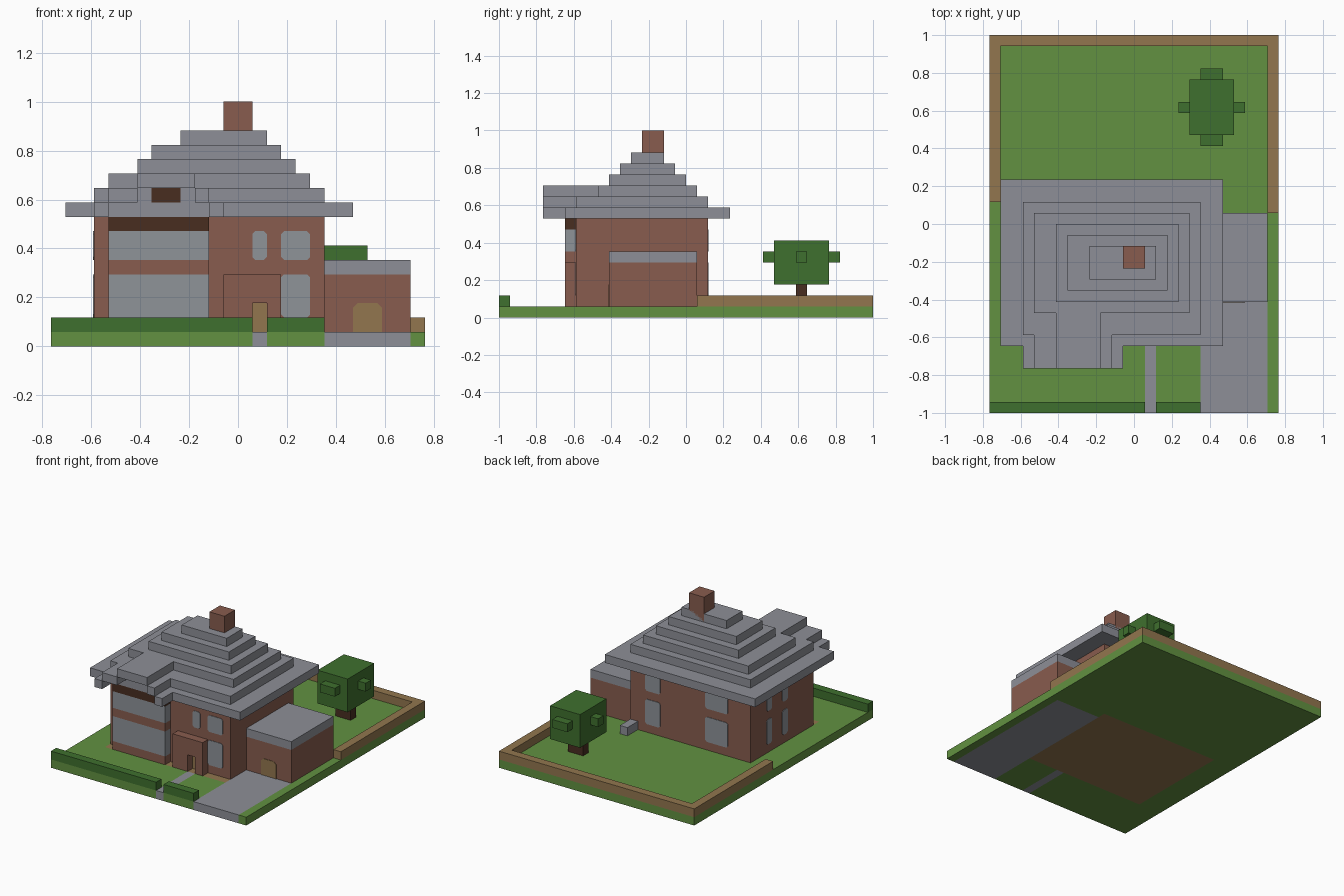
import bpy
import bmesh
from mathutils import Matrix, Vector

UNIT = 1 / 17                      # size of one building block
ORIGIN = Vector((13, 17, 0))       # block at the centre of the plot

cube = bpy.data.objects.get("Cube")
if cube:
    bpy.data.objects.remove(cube)


def material(name, *rgb):
    linear = [((c / 255 + 0.055) / 1.055) ** 2.4 for c in rgb] + [1]
    mat = bpy.data.materials.new(name)
    mat.use_nodes = True
    mat.diffuse_color = linear
    mat.node_tree.nodes["Principled BSDF"].inputs["Base Color"].default_value = linear
    return mat


grass = material("grass green", 98, 145, 65)
leaf = material("leaf green", 63, 112, 46)
brick = material("brick red", 136, 92, 78)
slate = material("slate grey", 141, 143, 151)
glass = material("glass grey", 142, 147, 153)
timber = material("timber tan", 146, 118, 78)
bark = material("bark brown", 72, 45, 32)


def finish(name, mat, bm):
    """Turn block coordinates into a scaled, centred object."""
    bmesh.ops.recalc_face_normals(bm, faces=bm.faces)
    for v in bm.verts:
        v.co = (v.co - ORIGIN) * UNIT
    mesh = bpy.data.meshes.new(name)
    bm.to_mesh(mesh)
    bm.free()
    mesh.materials.append(mat)
    obj = bpy.data.objects.new(name, mesh)
    bpy.context.collection.objects.link(obj)
    return obj


def blocks(name, mat, z0, z1, *rects):
    """Boxes between two heights, each given as x0, x1, y0, y1."""
    bm = bmesh.ops and bmesh.new()
    for x0, x1, y0, y1 in rects:
        size = Vector((x1 - x0, y1 - y0, z1 - z0))
        centre = Vector((x0 + x1, y0 + y1, z0 + z1)) / 2
        bmesh.ops.create_cube(bm, size=1, matrix=Matrix.Translation(centre) @ Matrix.Diagonal(size).to_4x4())
    return finish(name, mat, bm)


def plate(name, mat, axis, depth, a0, a1, z0, z1, arch=False, cut=0.2, thick=0.06):
    """Thin clipped-corner panel set into a wall facing along the axis."""
    if arch:
        outline = [(a0, z0), (a1, z0)]
    else:
        outline = [(a0, z0 + cut), (a0 + cut, z0), (a1 - cut, z0), (a1, z0 + cut)]
    outline += [(a1, z1 - cut), (a1 - cut, z1), (a0 + cut, z1), (a0, z1 - cut)]
    bm = bmesh.new()
    rings = []
    for d in (depth - thick, depth + thick):
        rings.append([bm.verts.new((a, d, z) if axis == "y" else (d, a, z)) for a, z in outline])
        bm.faces.new(rings[-1])
    near, far = rings
    for i in range(len(outline)):
        bm.faces.new((near[i - 1], near[i], far[i], far[i - 1]))
    return finish(name, mat, bm)


# Plot: lawn, paving and house base share one slab
blocks("lawn", grass, 0, 1, (0, 14, 0, 6), (15, 19, 0, 6), (0, 3, 6, 19),
       (25, 26, 0, 18), (19, 26, 18, 19), (0, 26, 19, 34))
blocks("garden_path", slate, 0, 1, (14, 15, 0, 6))
blocks("driveway", slate, 0, 1, (19, 25, 0, 18))
blocks("house_floor", timber, 0, 1, (3, 19, 6, 19))
blocks("hedge", leaf, 1, 2, (0, 14, 0, 1), (15, 19, 0, 1))
blocks("garden_wall", timber, 1, 2, (0, 1, 19, 33), (25, 26, 18, 33), (0, 26, 33, 34))

# House walls, porch and back step
blocks("house_walls", brick, 1, 9, (3, 19, 7, 19))
blocks("porch_posts", brick, 1, 3, (12, 14, 6, 7), (15, 16, 6, 7))
blocks("porch_top", brick, 3, 5, (12, 16, 6, 7))
blocks("back_step", slate, 1, 2, (18, 19, 19, 21))

# Front bay stacked in bands
bay = (4, 11, 6, 7)
for name, mat, z0, z1 in (("bay_base", brick, 1, 2), ("bay_lower_window", glass, 2, 5),
                          ("bay_band", brick, 5, 6), ("bay_upper_window", glass, 6, 8),
                          ("bay_beam", bark, 8, 9)):
    blocks(name, mat, z0, z1, bay)

# Garage
blocks("garage_walls", brick, 1, 5, (19, 25, 10, 18))
blocks("garage_roof", slate, 5, 6, (19, 25, 10, 18))
plate("garage_door", timber, "y", 10, 21, 23, 1, 3, arch=True, cut=0.3)

# Stepped roof and chimney
steps = ((1, 21, 6, 21), (3, 19, 7, 19), (4, 18, 9, 18),
         (6, 17, 10, 17), (7, 16, 11, 16), (9, 15, 12, 15))
for level, rect in enumerate(steps, 9):
    blocks(f"roof_step_{level - 8}", slate, level, level + 1, rect)
blocks("chimney", brick, 14, 17, (12, 14, 13, 15))

# Stepped gable over the bay
blocks("gable_eaves", slate, 9, 10, (3, 4, 4, 6), (11, 12, 4, 6))
blocks("gable_slopes", slate, 10, 11, (4, 6, 4, 7), (10, 11, 4, 7))
blocks("gable_ridge", slate, 11, 12, (6, 10, 4, 9))
blocks("gable_wall", slate, 10, 11, (6, 7, 6, 7), (9, 10, 6, 7))
blocks("gable_panel", bark, 10, 11, (7, 9, 6, 7))

# Front door and windows on both storeys
plate("front_door", timber, "y", 7, 14, 15, 1, 3, arch=True, cut=0.05)
plate("landing_window", glass, "y", 7, 14, 15, 6, 8)
for storey, z0, z1 in (("lower", 2, 5), ("upper", 6, 8)):
    plate(f"{storey}_front_window", glass, "y", 7, 16, 18, z0, z1)
    plate(f"{storey}_back_window_small", glass, "y", 19, 15, 17, z0, z1)
    plate(f"{storey}_back_window_large", glass, "y", 19, 6, 9, z0, z1)
    for y in (12, 15):
        plate(f"{storey}_side_window_{y}", glass, "x", 3, y, y + 1, z0, z1)

# Tree
blocks("tree_trunk", bark, 1, 3, (19, 21, 27, 28))
blocks("tree_crown", leaf, 3, 7, (18, 22, 25, 30))
blocks("tree_tufts", leaf, 5, 6, (17, 18, 27, 28), (22, 23, 27, 28),
       (19, 21, 24, 25), (19, 21, 30, 31))
